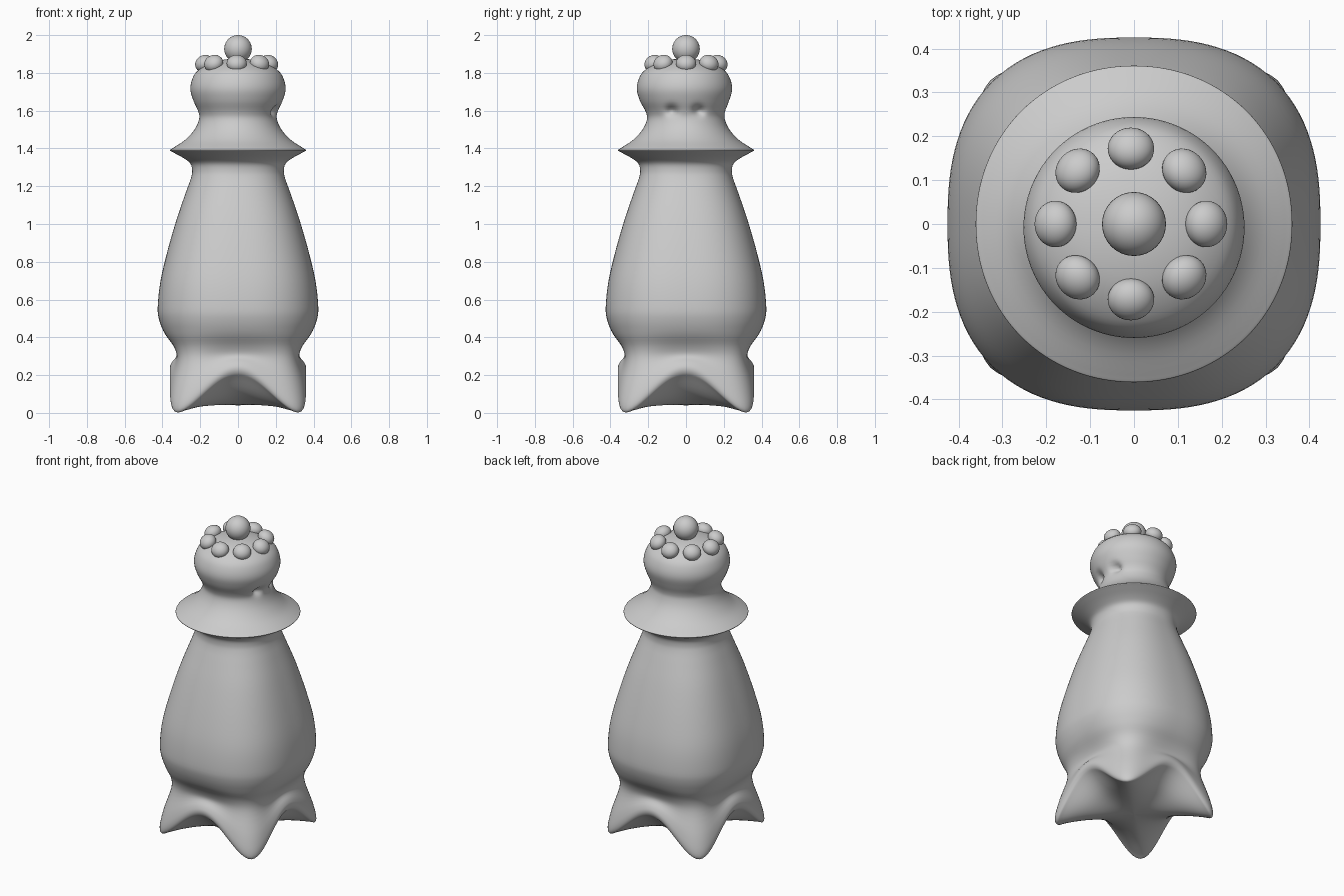
import bpy, bmesh, math
from mathutils import Vector

if "Cube" in bpy.data.objects:
    bpy.data.objects.remove(bpy.data.objects["Cube"])

SEG = 128   # points around each ring
SUB = 4     # interpolated rings per profile span

# half width, height at side middle, height at corner, squareness
PROFILE = [
    (.002, .04, .04, 3), (.12, .052, .042, 3), (.24, .10, .032, 5),
    (.33, .185, .01, 6), (.355, .212, .003, 7), (.361, .24, .04, 7),
    (.35, .268, .13, 6), (.325, .305, .27, 4.5), (.342, .355, .345, 3.4),
    (.388, .42, .42, 2.8), (.417, .49, .49, 2.6), (.425, .56, .56, 2.55),
    (.41, .70, .70, 2.55), (.37, .87, .87, 2.5), (.32, 1.04, 1.04, 2.45),
    (.275, 1.17, 1.17, 2.35), (.25, 1.24, 1.24, 2.3), (.243, 1.28, 1.28, 2.2),
    (.252, 1.32, 1.32, 2.1), (.29, 1.35, 1.35, 2.05), (.345, 1.38, 1.38, 2.05),
    (.361, 1.39, 1.39, 2.05), (.345, 1.402, 1.402, 2.05), (.28, 1.445, 1.445, 2),
    (.23, 1.50, 1.50, 2), (.206, 1.555, 1.555, 2), (.21, 1.595, 1.595, 2),
    (.235, 1.65, 1.65, 2), (.252, 1.71, 1.71, 2), (.243, 1.765, 1.765, 2),
    (.215, 1.81, 1.81, 2), (.15, 1.85, 1.85, 2), (.075, 1.87, 1.87, 2),
    (.002, 1.876, 1.876, 2)]


def smooth_rows(rows):
    """Catmull-Rom interpolation of the profile rows."""
    out = []
    for i in range(len(rows) - 1):
        a, b = rows[max(i - 1, 0)], rows[i]
        c, d = rows[i + 1], rows[min(i + 2, len(rows) - 1)]
        for k in range(SUB):
            t = k / SUB
            out.append([.5 * (2*q + (r-p)*t + (2*p-5*q+4*r-s)*t*t + (3*q-p-3*r+s)*t**3)
                        for p, q, r, s in zip(a, b, c, d)])
    out.append(rows[-1])
    return out


def body_point(row, ang):
    r, zm, zc, n = row
    c, s = abs(math.cos(ang)), abs(math.sin(ang))
    rad = r / (c**n + s**n) ** (1 / n)
    w = math.cos(math.pi / 2 * min(c, s) / max(c, s)) ** 2   # 1 mid side, 0 corner
    x, y, z = rad * math.cos(ang), rad * math.sin(ang), zc + (zm - zc) * w
    # pair of small dents at the neck on the +x side
    if x > 0 and 1.5 < z < 1.72:
        for y0 in (-.07, .07):
            x -= .035 * math.exp(-((y - y0) / .03)**2 - ((z - 1.6) / .025)**2)
    if z > 1.55:
        y -= .008 * min(1, (z - 1.55) / .1)
    return x, y, z


# body, feet, collar and head in one skin
bm = bmesh.new()
rings = [[bm.verts.new(body_point(row, 2 * math.pi * i / SEG)) for i in range(SEG)]
         for row in smooth_rows(PROFILE)]
for lo, hi in zip(rings, rings[1:]):
    for i in range(SEG):
        j = (i + 1) % SEG
        bm.faces.new((lo[i], lo[j], hi[j], hi[i]))
bm.faces.new(rings[0][::-1])
bm.faces.new(rings[-1])
mesh = bpy.data.meshes.new("body")
bm.to_mesh(mesh)
bm.free()
body = bpy.data.objects.new("body", mesh)
bpy.context.collection.objects.link(body)
bpy.context.view_layer.objects.active = body
body.select_set(True)
bpy.ops.object.shade_smooth_by_angle(angle=math.radians(60))


def ball(name, loc, scale, rot=(0, 0, 0)):
    bpy.ops.mesh.primitive_uv_sphere_add(segments=32, ring_count=20, radius=1,
                                         location=loc, rotation=rot)
    ob = bpy.context.object
    ob.name, ob.scale = name, scale
    bpy.ops.object.shade_smooth()


# crown knob and ring of eight beads
ball("crown_knob", (0, 0, 1.927), (.073,) * 3)
for i in range(8):
    a = i * math.pi / 4
    ball(f"crown_bead_{i + 1}", (-.007 + .172 * math.cos(a), .172 * math.sin(a), 1.85),
         (.05, .053, .043), (0, math.radians(35), a))
